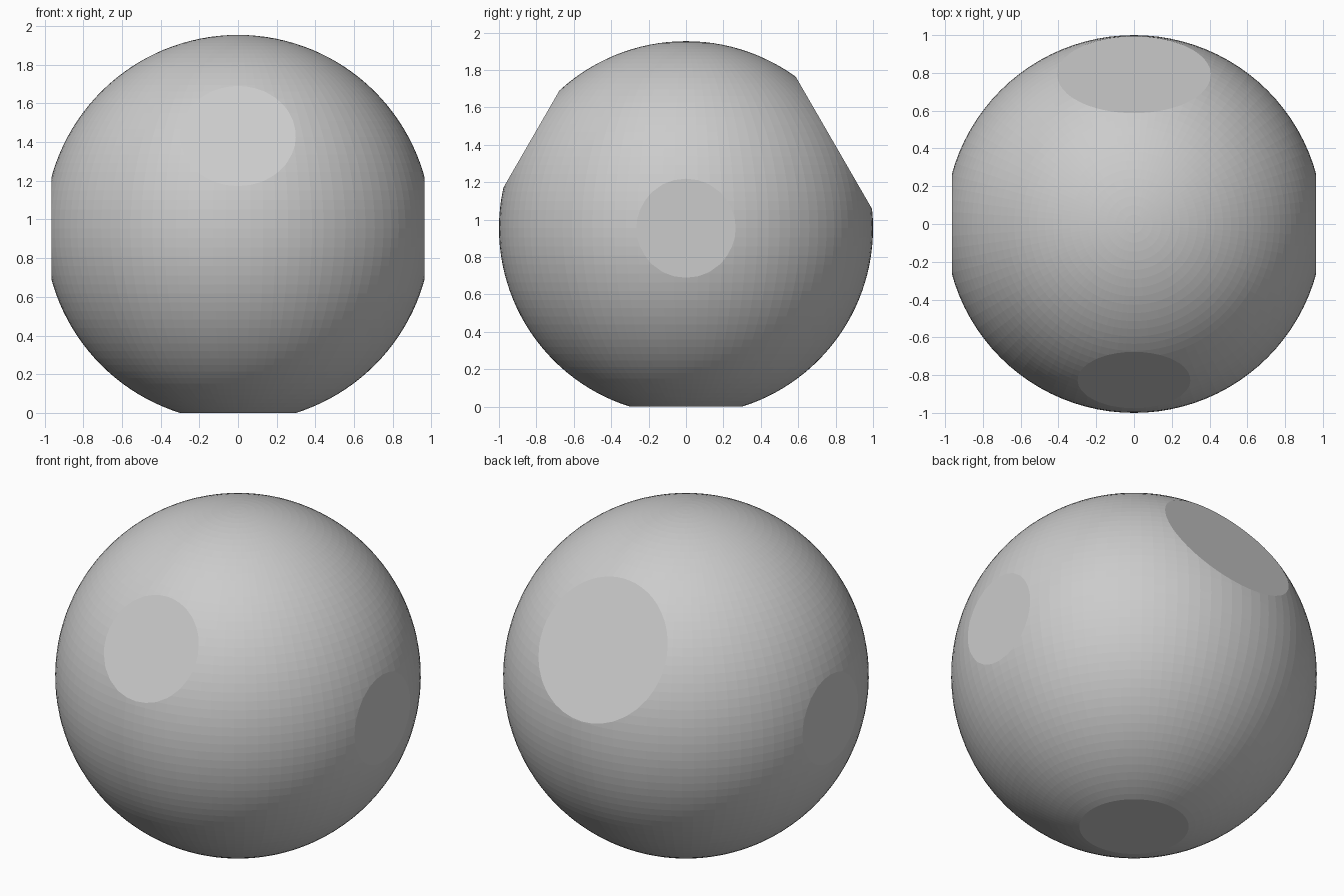
import bpy, bmesh
from math import cos, sin, radians
from mathutils import Vector

if "Cube" in bpy.data.objects:
    bpy.data.objects.remove(bpy.data.objects["Cube"])

CENTER_Z = 0.954

# faceted ball
bm = bmesh.new()
bmesh.ops.create_uvsphere(bm, u_segments=96, v_segments=64, radius=1)


def slice_flat(normal, distance):
    """Cut the ball with a plane and close it with a flat disc."""
    n = Vector(normal).normalized()
    geom = bm.verts[:] + bm.edges[:] + bm.faces[:]
    cut = bmesh.ops.bisect_plane(bm, geom=geom, plane_co=n * distance,
                                 plane_no=n, clear_outer=True, dist=1e-5)
    edges = [e for e in cut["geom_cut"] if isinstance(e, bmesh.types.BMEdge)]
    bmesh.ops.contextual_create(bm, geom=edges)


c, s = cos(radians(30)), sin(radians(30))
slice_flat((0, 0, -1), CENTER_Z)      # base
slice_flat((0, -c, s), 0.954)         # front facet
slice_flat((0, c, s), 0.913)          # larger back facet
for side in (-1, 1):                  # side facets
    slice_flat((side, 0, 0), 0.964)

bmesh.ops.recalc_face_normals(bm, faces=bm.faces[:])
bmesh.ops.translate(bm, verts=bm.verts[:], vec=(0, 0, CENTER_Z))

mesh = bpy.data.meshes.new("faceted_ball")
bm.to_mesh(mesh)
bm.free()
bpy.context.collection.objects.link(bpy.data.objects.new("faceted_ball", mesh))
